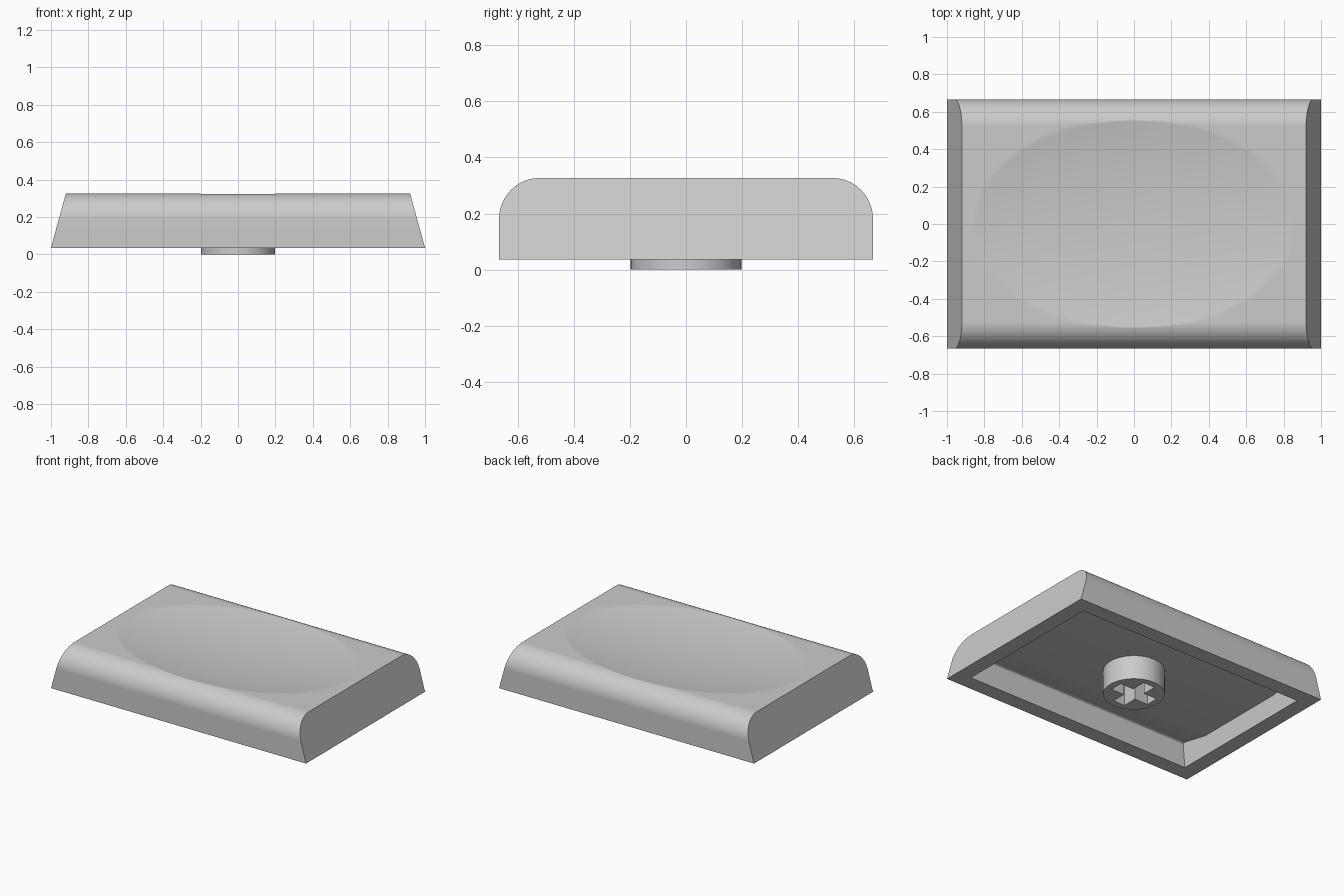
import bpy, bmesh, math
from mathutils import Matrix

if "Cube" in bpy.data.objects:
    bpy.data.objects.remove(bpy.data.objects["Cube"])

BASE, TOP, HALF_Y, FILLET = 0.036, 0.327, 0.666, 0.145

plastic = bpy.data.materials.new("grey_plastic")
plastic.use_nodes = True
GREY = (0.6, 0.6, 0.6, 1)
plastic.diffuse_color = GREY
plastic.node_tree.nodes["Principled BSDF"].inputs["Base Color"].default_value = GREY


def finish(bm, name):
    bmesh.ops.recalc_face_normals(bm, faces=bm.faces)
    mesh = bpy.data.meshes.new(name)
    bm.to_mesh(mesh)
    bm.free()
    mesh.materials.append(plastic)
    obj = bpy.data.objects.new(name, mesh)
    bpy.context.collection.objects.link(obj)
    return obj


def prism(name, half_profile, half_width):
    """Mirror a y-z half profile and run it along x; half_width(z) tapers the ends."""
    profile = half_profile + [(-y, z) for y, z in reversed(half_profile)]
    bm = bmesh.new()
    ends = [[bm.verts.new((s * half_width(z), y, z)) for y, z in profile] for s in (-1, 1)]
    for ring in ends:
        bm.faces.new(ring)
    n = len(profile)
    for i in range(n):
        j = (i + 1) % n
        bm.faces.new((ends[0][i], ends[0][j], ends[1][j], ends[1][i]))
    return finish(bm, name)


def box(name, size, centre):
    bm = bmesh.new()
    bmesh.ops.create_cube(bm, size=1, matrix=Matrix.Translation(centre) @ Matrix.Diagonal((*size, 1)))
    return finish(bm, name)


def activate(obj):
    bpy.ops.object.select_all(action="DESELECT")
    obj.select_set(True)
    bpy.context.view_layer.objects.active = obj


def cut(obj, cutter):
    activate(obj)
    mod = obj.modifiers.new("cut", "BOOLEAN")
    mod.operation, mod.solver, mod.object = "DIFFERENCE", "EXACT", cutter
    bpy.ops.object.modifier_apply(modifier=mod.name)
    bpy.data.objects.remove(cutter)


def smooth(obj):
    activate(obj)
    bpy.ops.object.shade_smooth_by_angle(angle=math.radians(40))
    mod = obj.modifiers.new("even_shading", "WEIGHTED_NORMAL")
    mod.keep_sharp = True


# Outer cap: rounded front and back edges, sloping ends
arc = [(HALF_Y - FILLET + FILLET * math.cos(a), TOP - FILLET + FILLET * math.sin(a))
       for a in (math.pi / 2 * i / 20 for i in range(21))]
cap = prism("cap_shell", [(HALF_Y, BASE)] + arc,
            lambda z: 1 - 0.08 * (z - BASE) / (TOP - BASE))

# Oval dish in the top, just reaching the rounded edges
depth, radius_z = 0.05, 0.5
cos_rim = 1 - depth / radius_z
sin_rim = math.sqrt(1 - cos_rim ** 2)
bm = bmesh.new()
bmesh.ops.create_uvsphere(
    bm, u_segments=96, v_segments=80, radius=1,
    matrix=Matrix.Translation((0, 0, TOP - depth + radius_z))
    @ Matrix.Diagonal((0.87 / sin_rim, 0.575 / sin_rim, radius_z, 1)))
cut(cap, finish(bm, "dish_cutter"))

# Hollow underside, its ceiling rising towards the front and back walls
hollow = [(0.557, -0.05), (0.557, 0.195), (0.554, 0.203), (0.546, 0.208),
          (0.53, 0.207), (0.34, 0.17)]
cut(cap, prism("cavity_cutter", hollow, lambda z: 0.895 - 0.09 * z))
smooth(cap)

# Round stem with a cross-shaped socket
bm = bmesh.new()
bmesh.ops.create_cone(bm, cap_ends=True, segments=64, radius1=0.197, radius2=0.197, depth=0.19,
                      matrix=Matrix.Translation((0, 0, 0.095)))
stem = finish(bm, "stem")
for size in ((0.298, 0.09, 0.3), (0.09, 0.298, 0.3)):
    cut(stem, box("socket_cutter", size, (0, 0, 0)))
smooth(stem)
